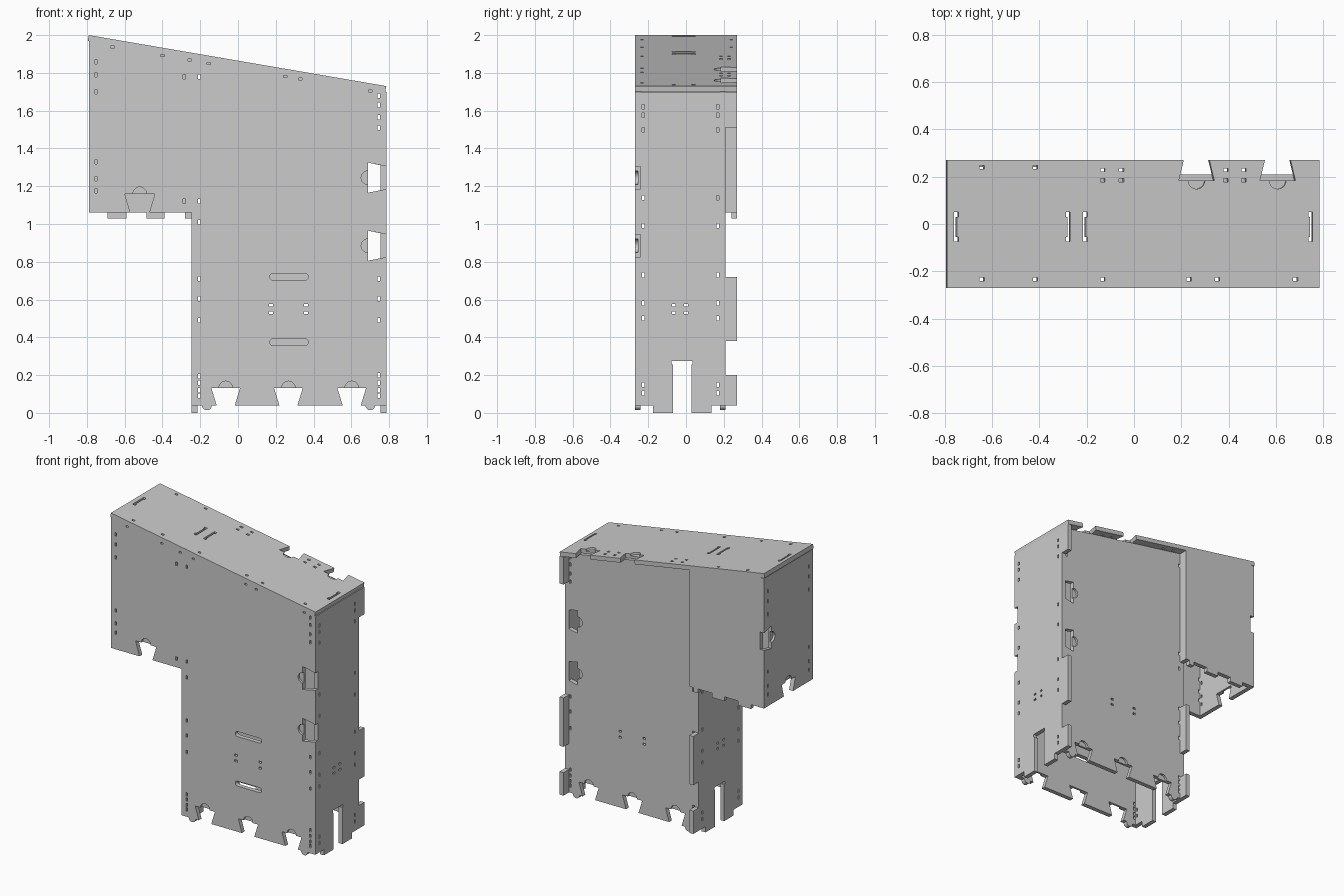
import bpy, bmesh
from math import pi, cos, sin, atan2, hypot
from mathutils import Matrix, Vector

if "Cube" in bpy.data.objects:
    bpy.data.objects.remove(bpy.data.objects["Cube"])

T = 0.03                        # sheet thickness
SLOPE = atan2(0.27, 1.575)


def roof(x):                    # outer roof height at x
    return 2 - 0.27 * (x + 0.79) / 1.575


def under(x):                   # underside of the roof sheet
    return roof(x) - T / cos(SLOPE)


def arc(c, t, n, r, k=10):
    return [(c[0] - r * cos(pi * i / k) * t[0] + r * sin(pi * i / k) * n[0],
             c[1] - r * cos(pi * i / k) * t[1] + r * sin(pi * i / k) * n[1])
            for i in range(k + 1)]


def dovetail(plugs, c, t, w0, w1, d, r=0.036):
    """Notch cut into an edge running along t, with a recessed half disc."""
    n = (-t[1], t[0])

    def at(a, b):
        return (c[0] + a * t[0] + b * n[0], c[1] + a * t[1] + b * n[1])
    disc = arc(at(0, d), t, n, r)
    plugs.append(disc)
    return [at(-w0, 0), at(-w1, d), *disc, at(w1, d), at(w0, 0)]


def rect(x, y, w=0.012, h=0.024):
    return [(x - w / 2, y - h / 2), (x + w / 2, y - h / 2),
            (x + w / 2, y + h / 2), (x - w / 2, y + h / 2)]


def slot(x, y, half, r):
    a = arc((x + half, y), (0, 1), (1, 0), r)
    b = arc((x - half, y), (0, -1), (-1, 0), r)
    return a + b


def sheet(name, loops, u, v, origin, thick=T, flip=False):
    """Flat sheet from an outline plus hole loops, extruded about origin."""
    cu = bpy.data.curves.new(name, 'CURVE')
    cu.dimensions = '2D'
    cu.fill_mode = 'BOTH'
    cu.extrude = thick / 2
    for loop in loops:
        s = cu.splines.new('POLY')
        s.points.add(len(loop) - 1)
        for p, (a, b) in zip(s.points, loop):
            p.co = (-a if flip else a, b, 0, 1)
        s.use_cyclic_u = True
    tmp = bpy.data.objects.new(name + "_curve", cu)
    bpy.context.collection.objects.link(tmp)
    dg = bpy.context.evaluated_depsgraph_get()
    me = bpy.data.meshes.new_from_object(tmp.evaluated_get(dg))
    bpy.data.objects.remove(tmp)
    bm = bmesh.new()
    bm.from_mesh(me)
    bmesh.ops.remove_doubles(bm, verts=bm.verts, dist=1e-5)
    bmesh.ops.recalc_face_normals(bm, faces=bm.faces)
    for f in bm.faces:
        f.smooth = False
    bm.to_mesh(me)
    bm.free()
    ob = bpy.data.objects.new(name, me)
    bpy.context.collection.objects.link(ob)
    u, v = Vector(u), Vector(v)
    m = Matrix((u, v, u.cross(v))).transposed().to_4x4()
    m.translation = Vector(origin)
    ob.matrix_world = m
    return ob


def panel(name, outline, holes, plugs, u, v, origin, flip=False):
    sheet(name, [outline] + holes, u, v, origin, T, flip)
    n = Vector(u).cross(Vector(v))
    for i, p in enumerate(plugs):
        sheet(f"{name}_finger_recess_{i}", [p], u, v,
              Vector(origin) - n * T / 4, T / 2, flip)


R, U, D = (1, 0), (0, 1), (0, -1)

# Holes shared by the front and back of the leg
leg_holes = [rect(-0.205, z) for z in (.09, .12, .16, .195, .49, .605, .71, 1.01, 1.12, 1.78)]
leg_holes += [rect(0.745, z) for z in (.09, .12, .16, .2, .49, .605, .71, 1.51, 1.565, 1.63, 1.68)]
leg_holes += [rect(x, z, .022, .014) for x in (.175, .36) for z in (.53, .57)]


def leg_bottom(plugs, bump=True):
    pts = arc((-0.165, .04), R, D, .026) if bump else []
    for x in (-.065, .267, .602):
        pts += dovetail(plugs, (x, .04), R, .048, .076, .092)
    return pts + (arc((0.7, .04), R, D, .026) if bump else [])


def leg_side(plugs, x):
    pts = []
    for z in (.885, 1.245):
        pts += dovetail(plugs, (x, z), U, .06, .08, x - .688)
    return pts

# Front panel
plugs = []
front = [(-.245, .04)] + leg_bottom(plugs) + [(.785, .04)] + leg_side(plugs, .785)
front += [(.785, under(.785)), (-.79, under(-.79)), (-.79, 1.06)]
front += dovetail(plugs, (-.52, 1.06), R, .05, .08, .1) + [(-.245, 1.06)]
holes = leg_holes + [slot(.27, z, .085, .017) for z in (.375, .72)]
holes += [rect(-.752, z) for z in (1.175, 1.24, 1.33, 1.7, 1.79, 1.86)]
holes += [rect(-.285, z) for z in (1.12, 1.78)]
holes += [rect(x, roof(x) - .041, .02, .01) for x in (-.665, -.4, -.255, -.155, .25, .33, .7)]
panel("front_panel", front, holes, plugs, (1, 0, 0), (0, 0, 1), (0, -.255, 0))

# Recessed back panel of the leg
plugs = []
back = [(-.23, .04)] + leg_bottom(plugs) + [(.783, .04)] + leg_side(plugs, .783)
back += [(.783, under(.783)), (-.23, under(-.23))]
panel("back_panel", back, leg_holes, plugs, (-1, 0, 0), (0, 0, 1), (0, .195, 0), True)

# Back panel of the overhang, tabbed along its lower edge
over = [(-.76, 1.06)]
for a, b in ((-.69, -.59), (-.485, -.39)):
    over += [(a, 1.06), (a, 1.03), (b, 1.03), (b, 1.06)]
over += [(-.28, 1.06), (-.28, 1.03), (-.245, 1.03), (-.245, 1.4), (-.215, 1.4),
         (-.215, under(-.215)), (-.76, under(-.76))]
panel("overhang_back", over, [], [], (-1, 0, 0), (0, 0, 1), (0, .255, 0), True)

# Leg side panels with feet, a tall slot and rear flanges
side = [(-.24, .04), (-.175, .04), (-.175, 0), (-.07, 0), (-.07, .255), (-.077, .255),
        (-.077, .275), (.035, .275), (.035, .255), (.028, .255), (.028, 0), (.135, 0),
        (.135, .04), (.27, .04), (.27, .2), (.21, .2), (.21, .38), (.27, .38),
        (.27, .72), (.21, .72)]
grid = [rect(y, z, .02, .014) for y in (-.065, 0) for z in (.53, .57)]
edge = [rect(y, z) for y in (-.226, .168)
        for z in (.105, .15, .5, .58, .73, .99, 1.14, 1.5, 1.575, 1.62)]
top = under(.785)
panel("right_side", side + [(.21, 1.51), (.27, 1.51), (.27, top), (-.24, top)],
      grid + edge, [], (0, 1, 0), (0, 0, 1), (.77, 0, 0))
top = under(-.215)
panel("leg_left_side", side + [(.21, 1.06), (.27, 1.06), (.27, 1.4), (.24, 1.4),
                               (.24, top), (-.24, top)],
      grid + edge, [], (0, 1, 0), (0, 0, 1), (-.23, 0, 0))

# Outer end of the overhang
plugs = []
end = [(-.24, 1.06)] + dovetail(plugs, (0, 1.06), R, .05, .075, .09) + [(.27, 1.06)]
end += dovetail(plugs, (.27, 1.525), U, .06, .08, .085)
end += [(.27, under(-.76)), (-.24, under(-.76))]
holes = [rect(y, z) for y in (-.226, .225) for z in (1.14, 1.2, 1.3, 1.7, 1.79, 1.86)]
panel("overhang_end", end, holes, plugs, (0, -1, 0), (0, 0, 1), (-.775, 0, 0), True)

# Sloping roof
plugs = []
h = hypot(1.575, .27) / 2
K = 1 / cos(SLOPE)
roof_pts = [(-h, -.27), (h, -.27), (h, .27)]
for x in (.61, .267):
    roof_pts += dovetail(plugs, (x * K, .27), (-1, 0), .055, .076, .086)
roof_pts += [(-h, .27)]
holes = [rect(x * K, y, .02, .014) for x, y in (
    (-.64, .24), (-.415, .24), (-.64, -.233), (-.415, -.233), (-.13, -.233),
    (.235, -.233), (.355, -.233), (.685, -.233))]
holes += [rect(x * K, y, .02, .014) for x in (-.13, -.05, .39, .467) for y in (.185, .228)]
for x, s in ((-.75, 1), (-.205, 1), (-.275, -1), (.75, -1)):
    x *= K
    a, b, c = x - .008 * s, x + .004 * s, x + .011 * s
    holes.append([(a, -.075), (c, -.075), (c, -.055), (b, -.055),
                  (b, .03), (c, .03), (c, .05), (a, .05)])
n = Vector((sin(SLOPE), 0, cos(SLOPE)))
panel("sloping_roof", roof_pts, holes, plugs, (cos(SLOPE), 0, -sin(SLOPE)), (0, 1, 0),
      Vector((-.0025, 0, 1.865)) - n * T / 2)
